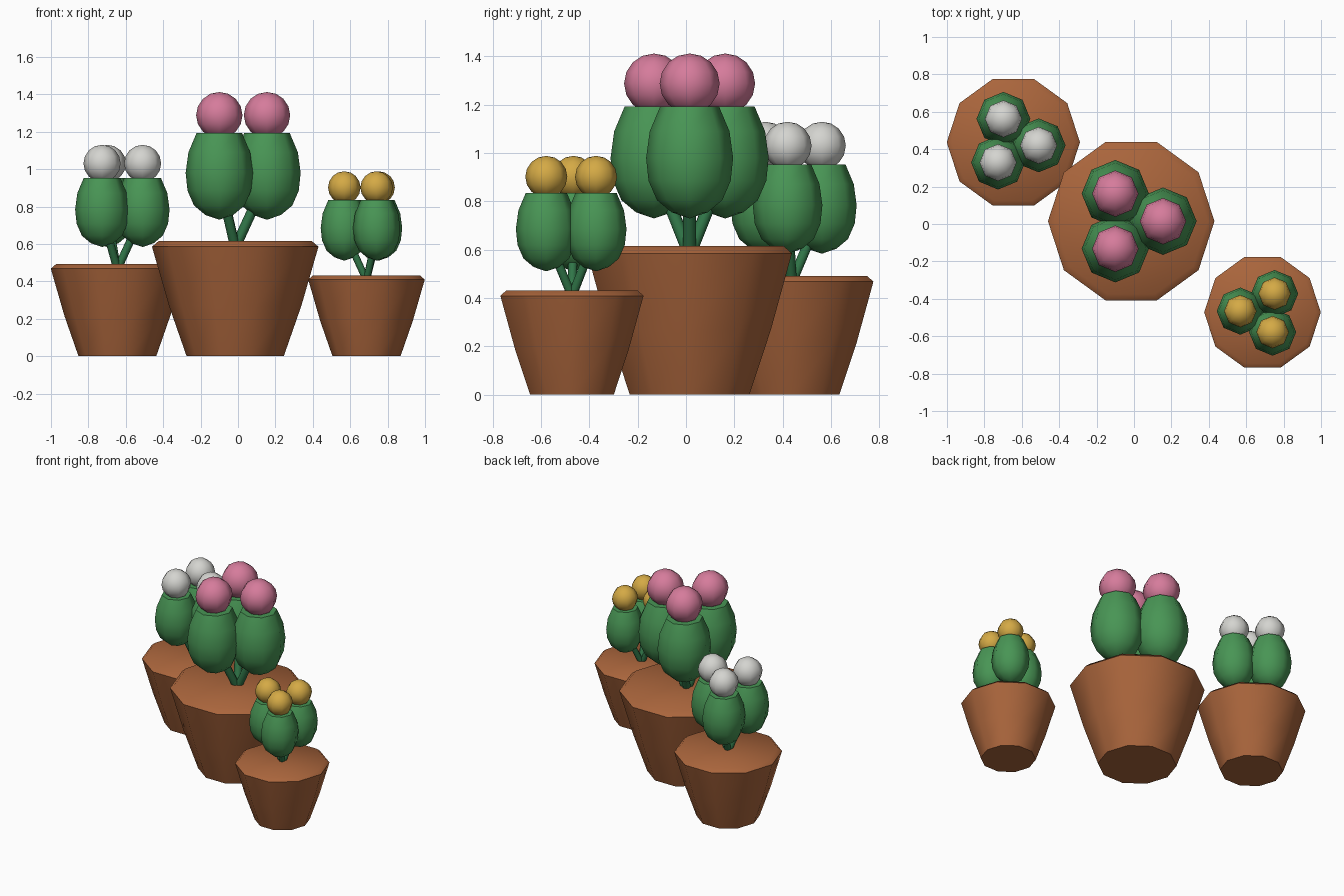
import bpy
import bmesh
from math import sin, cos, pi, radians
from mathutils import Vector

default_cube = bpy.data.objects.get("Cube")
if default_cube:
    bpy.data.objects.remove(default_cube, do_unlink=True)


def make_material(name, rgb):
    mat = bpy.data.materials.new(name)
    mat.use_nodes = True
    colour = (*rgb, 1.0)
    mat.diffuse_color = colour
    mat.node_tree.nodes["Principled BSDF"].inputs["Base Color"].default_value = colour
    return mat


terracotta = make_material("terracotta", (0.40, 0.13, 0.045))
cactus_green = make_material("cactus green", (0.065, 0.30, 0.09))
stem_green = make_material("stem green", (0.03, 0.18, 0.065))
pink = make_material("pink blossom", (0.67, 0.20, 0.33))
white = make_material("white blossom", (0.66, 0.66, 0.63))
yellow = make_material("yellow blossom", (0.66, 0.40, 0.06))


def finish(bm, name, mat, sharp_angle):
    bmesh.ops.recalc_face_normals(bm, faces=bm.faces[:])
    mesh = bpy.data.meshes.new(name)
    bm.to_mesh(mesh)
    bm.free()
    mesh.materials.append(mat)
    obj = bpy.data.objects.new(name, mesh)
    bpy.context.collection.objects.link(obj)
    bpy.ops.object.select_all(action='DESELECT')
    obj.select_set(True)
    bpy.context.view_layer.objects.active = obj
    bpy.ops.object.shade_smooth_by_angle(angle=radians(sharp_angle))
    return obj


def lathe(name, profile, sides, origin, scale, mat, sharp_angle):
    """Turn a bottom-to-top (radius, height) profile into a closed faceted solid."""
    bm = bmesh.new()
    rings = []
    for radius, height in profile:
        rings.append([bm.verts.new(origin + scale * Vector((
            radius * cos(2 * pi * i / sides),
            radius * sin(2 * pi * i / sides), height))) for i in range(sides)])
    for low, high in zip(rings, rings[1:]):
        for i in range(sides):
            j = (i + 1) % sides
            bm.faces.new((low[i], low[j], high[j], high[i]))
    bm.faces.new(rings[0])
    bm.faces.new(rings[-1])
    bmesh.ops.remove_doubles(bm, verts=bm.verts[:], dist=0.0005)
    return finish(bm, name, mat, sharp_angle)


def stem(name, start, end, radius, mat):
    bm = bmesh.new()
    axis = end - start
    bmesh.ops.create_cone(bm, cap_ends=True, segments=8, radius1=radius,
                          radius2=radius, depth=axis.length)
    bm.transform(axis.to_track_quat('Z', 'Y').to_matrix().to_4x4())
    bmesh.ops.translate(bm, verts=bm.verts[:], vec=(start + end) / 2)
    return finish(bm, name, mat, 60)


POT = [(0.26, 0), (0.354, 0.27), (0.445, 0.585), (0.41, 0.615)]
BODY = [(0.002, 0.73), (0.075, 0.755), (0.135, 0.805), (0.17, 0.885),
        (0.18, 0.98), (0.165, 1.09), (0.122, 1.192)]
BLOSSOM_Z, BLOSSOM_R = 1.288, 0.124
BLOSSOM = [(BLOSSOM_R * sin(pi * k / 8) + 0.0001, BLOSSOM_Z - BLOSSOM_R * cos(pi * k / 8))
           for k in range(9)]


def potted_cactus(label, x, y, scale, turn, blossom_mat):
    base = Vector((x, y, 0))
    lathe(label + "_pot", POT, 10, base, scale, terracotta, 60)
    # three cactus heads spread evenly around the middle of the pot
    for n in range(3):
        a = radians(turn + 120 * n)
        offset = Vector((cos(a), sin(a), 0)) * 0.17 * scale
        tag = f"_{n + 1}"
        stem(label + "_stem" + tag, base + Vector((0, 0, 0.58 * scale)),
             base + offset + Vector((0, 0, 0.95 * scale)), 0.027 * scale, stem_green)
        lathe(label + "_cactus" + tag, BODY, 8, base + offset, scale, cactus_green, 60)
        lathe(label + "_blossom" + tag, BLOSSOM, 8, base + offset, scale, blossom_mat, 60)


potted_cactus("large", -0.015, 0.015, 1.0, 0, pink)
potted_cactus("medium", -0.645, 0.437, 0.8, -7, white)
potted_cactus("small", 0.687, -0.472, 0.7, 177, yellow)
